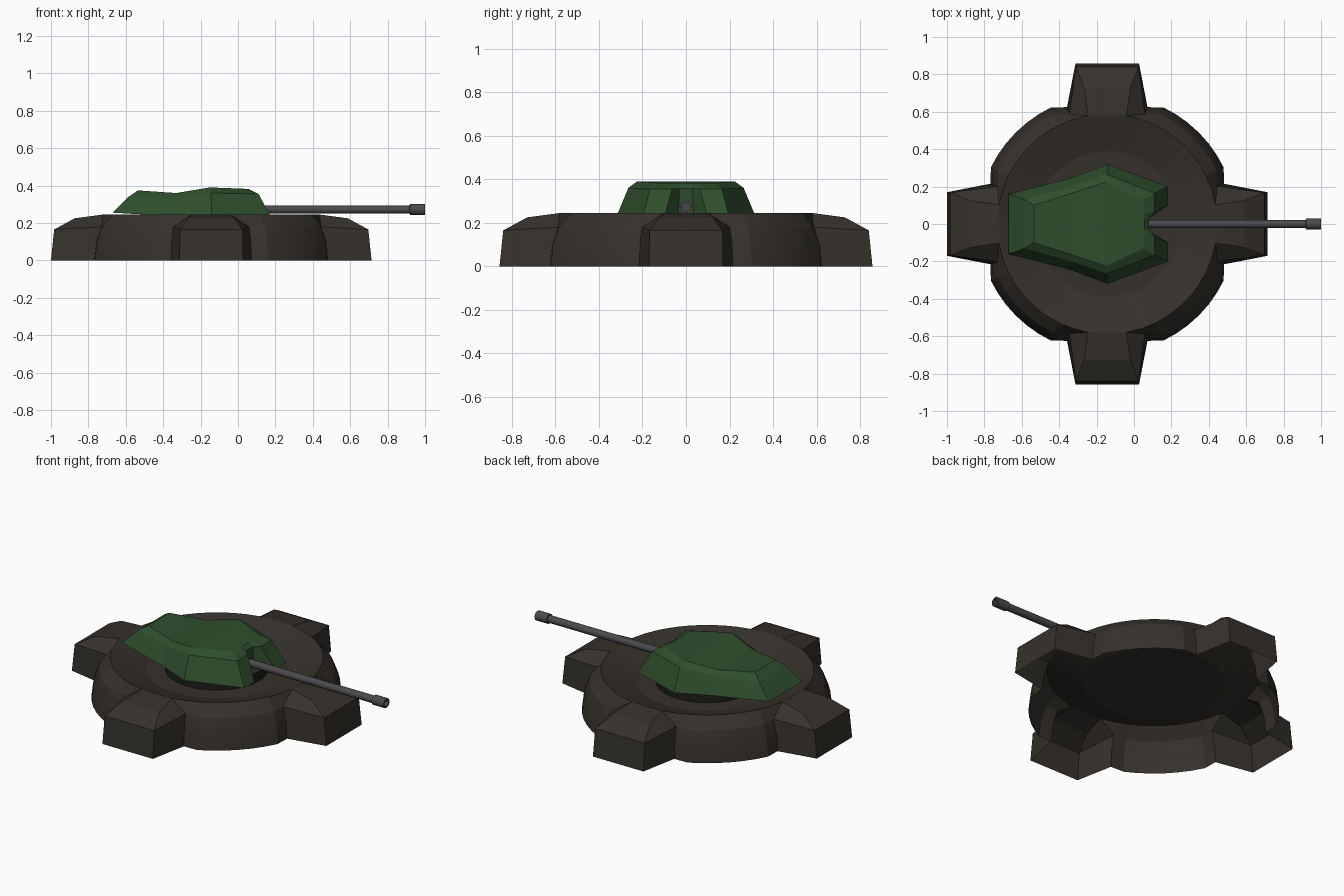
import bpy, bmesh
from math import sin, cos, radians
from mathutils import Matrix

if "Cube" in bpy.data.objects:
    bpy.data.objects.remove(bpy.data.objects["Cube"])

CX = -0.143  # centre of the emplacement
FLOOR = 0.178  # bottom of the dished top


def material(name, rgb):
    m = bpy.data.materials.new(name)
    m.diffuse_color = (*rgb, 1)
    m.use_nodes = True
    m.node_tree.nodes["Principled BSDF"].inputs["Base Color"].default_value = m.diffuse_color
    return m


BROWN = material("dark_earth", (0.036, 0.031, 0.025))
GREEN = material("green_armour", (0.028, 0.075, 0.026))
STEEL = material("gun_steel", (0.07, 0.07, 0.075))
BLACK = material("ring_dark", (0.012, 0.012, 0.01))


def finish(name, bm, mat, angle=None, weld=0.0005):
    bmesh.ops.remove_doubles(bm, verts=bm.verts, dist=weld)
    bmesh.ops.recalc_face_normals(bm, faces=bm.faces)
    me = bpy.data.meshes.new(name)
    bm.to_mesh(me)
    bm.free()
    me.materials.append(mat)
    ob = bpy.data.objects.new(name, me)
    bpy.context.collection.objects.link(ob)
    if angle:
        bpy.context.view_layer.objects.active = ob
        ob.select_set(True)
        bpy.ops.object.shade_smooth_by_angle(angle=radians(angle))
        ob.select_set(False)
    return ob


def face(bm, pts):
    bm.faces.new([bm.verts.new(p) for p in pts])


def lathe(name, profile, mat, n=24, axis='Z', origin=(0, 0, 0)):
    # profile of (radius, height) pairs spun round an axis
    bm = bmesh.new()
    for i in range(n):
        a, b = radians(360 * i / n), radians(360 * (i + 1) / n)
        for (r0, h0), (r1, h1) in zip(profile, profile[1:]):
            ring = [(r0, h0, a), (r0, h0, b), (r1, h1, b), (r1, h1, a)]
            if r0 == 0:
                ring = ring[1:]
            elif r1 == 0:
                ring = ring[:3]
            face(bm, [(r * cos(t), r * sin(t), h) for r, h, t in ring])
    if axis == 'X':
        bm.transform(Matrix.Rotation(radians(90), 4, 'Y'))
    bm.transform(Matrix.Translation(origin))
    return finish(name, bm, mat, 30)


# Base: open shell with a dished top and four arms, one quadrant repeated
WALL = [(0.692, 0), (0.68, 0.10), (0.65, 0.18), (0.588, 0.245)]
DISH = [(0.588, 0.245), (0.39, FLOOR), (0, FLOOR)]
GAP = [-19, -10, 0, 10, 19]                     # angles across an arm mouth
ARC = [19, 26, 32.3, 38.6, 45, 51.4, 57.7, 64, 71]


def point(r, z, t):
    k = 0.955 if t in (19, 71) and r > 0.6 else 1   # wall tucks in beside an arm
    return (r * k * cos(radians(t)), r * k * sin(radians(t)), z)


def strip(bm, angles, profile):
    for a, b in zip(angles, angles[1:]):
        for p, q in zip(profile, profile[1:]):
            pts = [point(*p, a), point(*p, b), point(*q, b), point(*q, a)]
            face(bm, pts[:3] if q[0] == 0 else pts)


def arm(bm):
    a, b, b2, c = [point(r, z, 19) for r, z in WALL]
    d, e, f, g = (0.579, 0.1021, 0.245), (0.857, 0.17, 0), (0.84, 0.167, 0.165), (0.73, 0.125, 0.225)

    def m(p):
        return (p[0], -p[1], p[2])

    for pts in ([a, e, f, b2, b], [b2, f, g, d], [b2, d, c]):
        face(bm, pts)
        face(bm, [m(p) for p in pts][::-1])
    for p, q in ((d, g), (g, f), (f, e)):
        face(bm, [p, q, m(q), m(p)])


bm = bmesh.new()
for k in range(4):
    part = bmesh.new()
    strip(part, ARC, WALL + DISH[1:])
    strip(part, GAP, DISH)
    arm(part)
    part.transform(Matrix.Translation((CX, 0, 0)) @ Matrix.Rotation(radians(90 * k), 4, 'Z'))
    tmp = bpy.data.meshes.new("quadrant")
    part.to_mesh(tmp)
    part.free()
    bm.from_mesh(tmp)
    bpy.data.meshes.remove(tmp)
finish("base_shell", bm, BROWN, 14)

# Turret ring under the armour
lathe("turret_ring", [(0.285, FLOOR), (0.285, 0.24)], BLACK, 32, origin=(CX, 0, 0))

# Turret: three stacked half outlines from rear to gun notch, mirrored in y
LEVELS = [
    [(-.67, .16, .255), (-.34, .245, .236), (-.14, .32, .228), (.182, .20, .222), (.182, .10, .222), (.075, .035, .225)],
    [(-.585, .13, .34), (-.335, .20, .335), (-.145, .265, .36), (.11, .165, .355), (.11, .065, .355), (.08, .03, .358)],
    [(-.535, .10, .374), (-.33, .165, .36), (-.15, .225, .39), (.05, .13, .382), (.055, .06, .382), (.055, .03, .382)],
]
bm = bmesh.new()
rings = []
for half in LEVELS:
    left = [bm.verts.new(p) for p in half]
    right = [bm.verts.new((x, -y, z)) for x, y, z in half]
    rings.append(left + right[::-1])
n = len(rings[0])
for lo, hi in zip(rings, rings[1:]):
    for i in range(n):
        j = (i + 1) % n
        bm.faces.new((lo[i], lo[j], hi[j], hi[i]))
top = rings[-1]
for i in range(2):
    bm.faces.new((top[i], top[i + 1], top[n - 2 - i], top[n - 1 - i]))
bm.faces.new(top[2:n - 2])
bm.faces.new(rings[0][::-1])
finish("turret_armour", bm, GREEN)

# Gun barrel with a thicker hollow muzzle
lathe("gun_barrel", [(0, 0), (0.022, 0), (0.022, 0.853), (0.029, 0.855), (0.029, 0.935), (0.018, 0.935), (0.018, 0.90), (0, 0.90)],
      STEEL, 14, 'X', (0.065, 0, 0.272))
